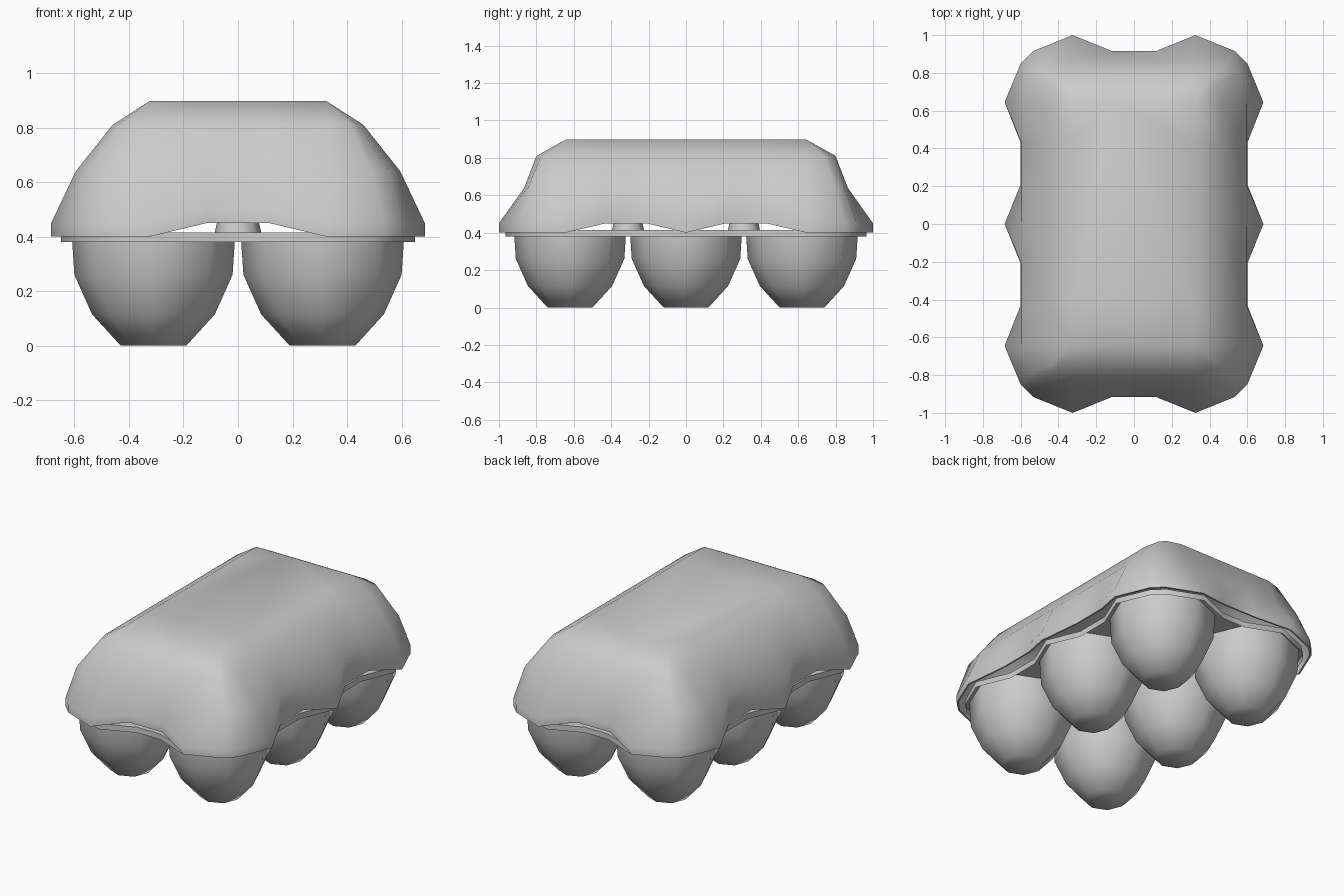
import bpy, bmesh, math

if "Cube" in bpy.data.objects:
    bpy.data.objects.remove(bpy.data.objects["Cube"])


def mirror_ring(quarter):
    """Full outline from the +x +y quarter (first point lies on the x axis)."""
    first, rest = quarter[0], quarter[1:]
    back = rest[::-1]
    return (quarter + [(-x, y, z) for x, y, z in back]
            + [(-first[0], 0, first[2])]
            + [(-x, -y, z) for x, y, z in rest]
            + [(x, -y, z) for x, y, z in back])


def polygon(cx, cy, r, z, n):
    return [(cx + r * math.cos(2 * math.pi * i / n),
             cy + r * math.sin(2 * math.pi * i / n), z) for i in range(n)]


def loft(bm, rings, cap=True):
    """Skin a stack of rings, cap the last one, return the rings' verts."""
    vs = [[bm.verts.new(p) for p in ring] for ring in rings]
    for a, b in zip(vs, vs[1:]):
        for i in range(len(a)):
            j = (i + 1) % len(a)
            bm.faces.new((a[i], a[j], b[j], b[i]))
    if cap:
        bm.faces.new(vs[-1])
    return vs


def finish(name, bm, angle, thickness=0):
    bmesh.ops.remove_doubles(bm, verts=bm.verts[:], dist=0.0005)
    bmesh.ops.recalc_face_normals(bm, faces=bm.faces[:])
    me = bpy.data.meshes.new(name)
    bm.to_mesh(me)
    bm.free()
    ob = bpy.data.objects.new(name, me)
    bpy.context.collection.objects.link(ob)
    bpy.ops.object.select_all(action='DESELECT')
    ob.select_set(True)
    bpy.context.view_layer.objects.active = ob
    if thickness:
        mod = ob.modifiers.new("thickness", 'SOLIDIFY')
        mod.thickness = thickness
        mod.offset = -1
        bpy.ops.object.modifier_apply(modifier=mod.name)
    bpy.ops.object.shade_smooth_by_angle(angle=math.radians(angle))
    return ob


# Scalloped outline shared by the lid and the tray rim (one quarter)
outline = [(.685, 0), (.6, .21), (.6, .43), (.685, .645),
           (.6, .85), (.535, .915), (.325, 1.0), (.115, .915)]
gaps = (1, 2, 7)

# Lid: scalloped lip lofted up to a flat rectangular top
lip = [(x, y, .45 if i in gaps else .40) for i, (x, y) in enumerate(outline)]
lip_top = [(x, y, z + .05) for x, y, z in lip]
shoulder = [(.595, 0), (.595, .21), (.595, .43), (.595, .645),
            (.555, .80), (.49, .845), (.325, .865), (.115, .865)]
upper = [(.46, 0), (.46, .21), (.46, .43), (.46, .645),
         (.44, .74), (.41, .775), (.325, .80), (.115, .80)]
top = [(.325, 0), (.325, .21), (.325, .43), (.325, .645),
       (.325, .645), (.325, .645), (.325, .645), (.115, .645)]
levels = [lip, lip_top]
for pts, z in ((shoulder, .64), (upper, .81), (top, .897)):
    levels.append([(x, y, z) for x, y in pts])
bm = bmesh.new()
vs = [[bm.verts.new(p) for p in mirror_ring(q)] for q in levels]
for a, b in zip(vs, vs[1:]):
    for i in range(len(a)):
        j = (i + 1) % len(a)
        bm.faces.new((a[i], a[j], b[j], b[i]))
bmesh.ops.remove_doubles(bm, verts=vs[-1], dist=0.0005)
bm.faces.new([v for v in vs[-1] if v.is_valid])
finish("lid", bm, 60, .01)

# Tray: rim skirt, six egg cups and two hollow posts joined by a flat web
bm = bmesh.new()
TOP = .415
rim = [(x - .035, y - .035 if y > .9 else y * .96) for x, y in outline]
rim_rings = [mirror_ring([(x, y, z) for x, y in rim]) for z in (TOP, .38)]
loops = [loft(bm, rim_rings, cap=False)[0]]
cup_profile = [(.30, TOP), (.298, .38), (.29, .26), (.225, .115), (.12, 0)]
for cx in (-.31, .31):
    for cy in (-.62, 0, .62):
        loops.append(loft(bm, [polygon(cx, cy, r, z, 8)
                               for r, z in cup_profile])[0])
for cy in (-.31, .31):
    loops.append(loft(bm, [polygon(0, cy, r, z, 8)
                           for r, z in ((.085, TOP), (.05, .58))])[0])
edges = []
for loop in loops:
    for i, v in enumerate(loop):
        edges.append(bm.edges.get((v, loop[(i + 1) % len(loop)])))
bmesh.ops.triangle_fill(bm, use_beauty=True, use_dissolve=False, edges=edges)
finish("tray", bm, 50)
